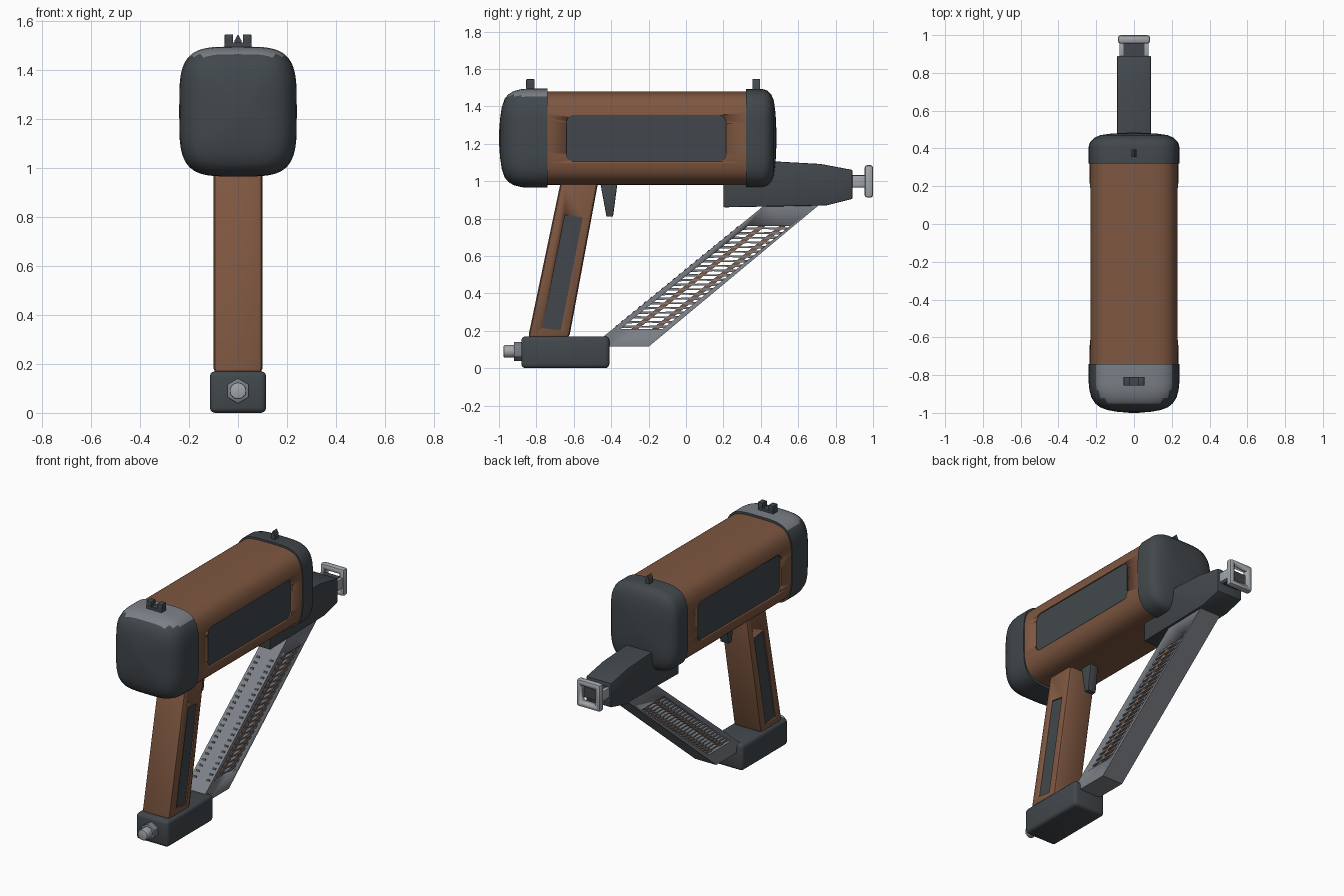
import bpy, bmesh, math
from mathutils import Vector

cube = bpy.data.objects.get("Cube")
if cube:
    bpy.data.objects.remove(cube, do_unlink=True)


def material(name, rgb):
    m = bpy.data.materials.new(name)
    m.use_nodes = True
    m.diffuse_color = (*rgb, 1)
    m.node_tree.nodes["Principled BSDF"].inputs["Base Color"].default_value = (*rgb, 1)
    return m


BROWN = material("brown", (0.21, 0.095, 0.052))
DARK = material("dark slate", (0.054, 0.064, 0.072))
GREY = material("steel grey", (0.2, 0.215, 0.24))
LIGHT = material("light steel", (0.36, 0.385, 0.41))


def apply(obj, kind, **settings):
    mod = obj.modifiers.new(kind, kind)
    for key, value in settings.items():
        setattr(mod, key, value)
    bpy.context.view_layer.objects.active = obj
    bpy.ops.object.modifier_apply(modifier=mod.name)


def finish(name, bm, mat, bevel=0, segments=2):
    bmesh.ops.recalc_face_normals(bm, faces=bm.faces)
    mesh = bpy.data.meshes.new(name)
    bm.to_mesh(mesh)
    bm.free()
    mesh.materials.append(mat)
    obj = bpy.data.objects.new(name, mesh)
    bpy.context.collection.objects.link(obj)
    if bevel:
        apply(obj, 'BEVEL', width=bevel, segments=segments, limit_method='ANGLE')
    bpy.ops.object.select_all(action='DESELECT')
    obj.select_set(True)
    bpy.context.view_layer.objects.active = obj
    bpy.ops.object.shade_smooth_by_angle(angle=math.radians(35))
    return obj


def bridge(bm, rings):
    """Skin closed rings of points and cap both ends."""
    rows = [[bm.verts.new(p) for p in ring] for ring in rings]
    n = len(rows[0])
    for a, b in zip(rows, rows[1:]):
        for i in range(n):
            j = (i + 1) % n
            bm.faces.new((a[i], a[j], b[j], b[i]))
    bm.faces.new(rows[0])
    bm.faces.new(rows[-1])


def prism(name, outline, x0, x1, mat, bevel=0, segments=2):
    """Side outline (y, z) extruded across x."""
    bm = bmesh.new()
    bridge(bm, [[(x, y, z) for y, z in outline] for x in (x0, x1)])
    return finish(name, bm, mat, bevel, segments)


def box(name, x, y, z, mat, bevel=0, segments=2):
    outline = [(y[0], z[0]), (y[1], z[0]), (y[1], z[1]), (y[0], z[1])]
    return prism(name, outline, x[0], x[1], mat, bevel, segments)


def cylinder(name, radius, y0, y1, z, sides, mat, bevel=0):
    turn = [math.tau * (i + 0.5 * (sides != 6)) / sides + math.pi / 2 for i in range(sides)]
    bm = bmesh.new()
    bridge(bm, [[(radius * math.cos(a), y, z + radius * math.sin(a)) for a in turn]
                for y in (y0, y1)])
    return finish(name, bm, mat, bevel)


def cut(obj, cutter):
    cutter.hide_render = True
    apply(obj, 'BOOLEAN', object=cutter, operation='DIFFERENCE', solver='EXACT')
    bpy.data.objects.remove(cutter, do_unlink=True)


def squircle_loft(name, sections, mat, power=4.0, sides=64):
    """Sections are (y, half width, half height) around the barrel axis."""
    def point(y, w, h, a):
        c, s = math.cos(a), math.sin(a)
        return (w * math.copysign(abs(c) ** (2 / power), c), y,
                1.23 + h * math.copysign(abs(s) ** (2 / power), s))
    bm = bmesh.new()
    bridge(bm, [[point(y, w, h, math.tau * i / sides) for i in range(sides)]
                for y, w, h in sections])
    return finish(name, bm, mat)


def rounded_rect(y0, y1, z0, z1, r, steps=6):
    corners = [(y1 - r, z1 - r), (y0 + r, z1 - r), (y0 + r, z0 + r), (y1 - r, z0 + r)]
    return [(cy + r * math.cos(a), cz + r * math.sin(a))
            for k, (cy, cz) in enumerate(corners)
            for a in [math.pi / 2 * (k + i / steps) for i in range(steps + 1)]]


def recess(obj, label, outline, floor, outer):
    """Sunken dark panel on both sides."""
    for side, s in (("left", 1), ("right", -1)):
        cut(obj, prism("cutter", outline, s * floor, s * outer, DARK))
        prism(f"{label}_{side}", outline, s * (floor - 0.004), s * (floor + 0.002), DARK)


# Main barrel with recessed side panels
barrel = squircle_loft("barrel", [(-0.76, 0.235, 0.25), (0.34, 0.235, 0.25)], BROWN)
recess(barrel, "barrel_panel", rounded_rect(-0.64, 0.215, 1.105, 1.355, 0.045), 0.222, 0.3)

# Front cap with a steel patch on top
front_cap = squircle_loft("front_cap", [
    (-0.74, 0.24, 0.265), (-0.84, 0.24, 0.265), (-0.88, 0.236, 0.262),
    (-0.92, 0.225, 0.252), (-0.95, 0.205, 0.234), (-0.97, 0.18, 0.21),
    (-0.985, 0.14, 0.165), (-0.994, 0.09, 0.105), (-1.0, 0.02, 0.025)], DARK)
front_cap.data.materials.append(GREY)
for f in front_cap.data.polygons:
    if f.normal.z > 0.45 and f.center.y > -0.94 and f.center.z > 1.455:
        f.material_index = 1

# Rear cap
squircle_loft("rear_cap", [
    (0.32, 0.24, 0.262), (0.41, 0.24, 0.262), (0.435, 0.232, 0.255),
    (0.455, 0.212, 0.235), (0.47, 0.18, 0.2), (0.479, 0.12, 0.13),
    (0.484, 0.02, 0.025)], DARK)

# Sights
box("front_sight_base", (-0.055, 0.055), (-0.855, -0.81), (1.48, 1.512), DARK)
for side, s in (("left", 1), ("right", -1)):
    box(f"front_sight_post_{side}", (s * 0.02, s * 0.055), (-0.855, -0.81), (1.50, 1.545),
        DARK, 0.004)
bm = bmesh.new()
bridge(bm, [[(-0.014, y, 1.47), (0.014, y, 1.47), (0.014, y, 1.52), (0, y, 1.545),
             (-0.014, y, 1.52)] for y in (0.355, 0.395)])
finish("rear_sight", bm, DARK)

# Slanted grip and trigger
grip = prism("grip", [(-0.845, 0.16), (-0.625, 0.16), (-0.465, 1.02), (-0.665, 1.02)],
             -0.1, 0.1, BROWN, 0.022)
recess(grip, "grip_panel", [(-0.77, 0.215), (-0.67, 0.2), (-0.552, 0.805), (-0.648, 0.82)],
       0.09, 0.15)
prism("trigger", [(-0.46, 1.0), (-0.425, 0.81), (-0.39, 0.81), (-0.365, 1.0)],
      -0.03, 0.03, DARK, 0.006)

# Foot block with bolt
box("foot_block", (-0.115, 0.115), (-0.88, -0.41), (0.0, 0.17), DARK, 0.022, 3)
cylinder("bolt_nut", 0.052, -0.92, -0.87, 0.09, 6, GREY, 0.004)
cylinder("bolt_shaft", 0.034, -0.975, -0.9, 0.09, 20, LIGHT, 0.006)

# Rear block
prism("rear_block", [(0.2, 0.86), (0.75, 0.87), (0.89, 0.905), (0.89, 1.06),
                     (0.72, 1.092), (0.45, 1.107), (0.2, 1.107)], -0.09, 0.09, DARK, 0.006)

# Square ring on the rear end
ring = box("end_ring", (-0.085, 0.085), (0.955, 1.0), (0.912, 1.086), LIGHT, 0.014)
cut(ring, box("cutter", (-0.055, 0.055), (0.9, 1.1), (0.944, 1.054), LIGHT))
box("ring_core", (-0.055, 0.055), (0.88, 0.965), (0.965, 1.033), DARK)
for side, s in (("left", 1), ("right", -1)):
    box(f"ring_arm_{side}", (s * 0.052, s * 0.078), (0.88, 0.97), (0.967, 1.031), LIGHT, 0.004)

# Diagonal strut with an open side window
strut = prism("strut", [(-0.44, 0.17), (-0.42, 0.115), (-0.2, 0.115), (0.72, 0.88),
                        (0.43, 0.88)], -0.075, 0.075, GREY)
low, high = 0.21, 0.76
slope = 0.68 / (high - low)
cut(strut, prism("cutter", [(-0.35, low), (-0.125, low), (0.555, high), (0.33, high)],
                 -0.2, 0.2, GREY))

# Brown rods running inside the window
for label, y in (("front", -0.292), ("rear", -0.182)):
    prism(f"strut_rod_{label}", [(y, low), (y + 0.036, low), (y + 0.716, high),
                                 (y + 0.68, high)], -0.06, 0.06, BROWN)

# Tapered slats across the window, with vents on the front face of the strut
count = 22
for i in range(count):
    z = low + (high - low) * (i + 0.5) / count
    y = -0.36 + slope * (z - low)
    prism(f"slat_{i + 1}", [(y, z - 0.008), (y + 0.12, z - 0.004), (y + 0.245, z - 0.008),
                            (y + 0.245, z + 0.006), (y + 0.12, z + 0.004), (y, z + 0.006)],
          -0.062, 0.062, GREY)
    edge = -0.44 + 0.87 * (z - 0.17) / 0.71
    for side, s in (("left", 1), ("right", -1)):
        prism(f"vent_{side}_{i + 1}", [(edge - 0.003, z), (edge + 0.006, z - 0.004),
                                       (edge + 0.014, z + 0.007), (edge + 0.006, z + 0.01)],
              s * 0.035, s * 0.06, DARK)
